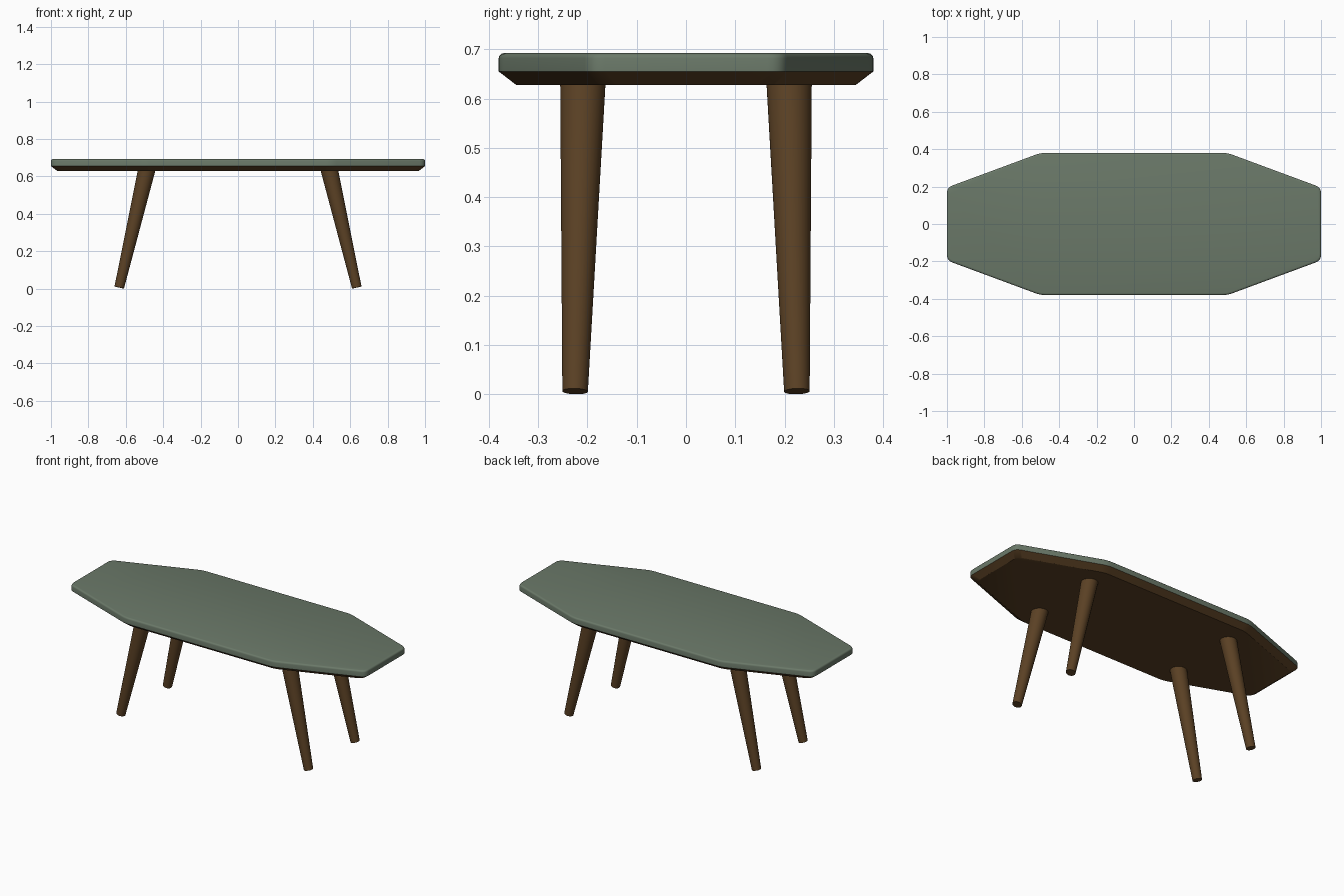
import bpy, bmesh, math
from mathutils import Vector

if "Cube" in bpy.data.objects:
    bpy.data.objects.remove(bpy.data.objects["Cube"])


def material(name, color):
    m = bpy.data.materials.new(name)
    m.diffuse_color = (*color, 1)
    m.use_nodes = True
    m.node_tree.nodes["Principled BSDF"].inputs["Base Color"].default_value = m.diffuse_color
    return m


green = material("sage green", (0.145, 0.19, 0.14))
brown = material("walnut brown", (0.105, 0.053, 0.018))


def make_object(name, bm, mats, angle=35):
    bmesh.ops.recalc_face_normals(bm, faces=bm.faces[:])
    mesh = bpy.data.meshes.new(name)
    bm.to_mesh(mesh)
    bm.free()
    for m in mats:
        mesh.materials.append(m)
    ob = bpy.data.objects.new(name, mesh)
    bpy.context.collection.objects.link(ob)
    bpy.ops.object.select_all(action='DESELECT')
    ob.select_set(True)
    bpy.context.view_layer.objects.active = ob
    bpy.ops.object.shade_smooth_by_angle(angle=math.radians(angle))
    return ob


def outline(inset, cut=0.03, steps=5):
    """Stretched octagon, inset inwards, with softly rounded corners."""
    quarter = [(1, 0.195), (0.5, 0.38)]
    pts = [Vector(p) for p in quarter]
    pts += [Vector((-x, y)) for x, y in reversed(quarter)]
    pts += [-p for p in pts]
    n = len(pts)
    corners = []
    for i, p in enumerate(pts):
        a = (p - pts[i - 1]).normalized()
        b = (pts[(i + 1) % n] - p).normalized()
        na, nb = Vector((-a.y, a.x)), Vector((-b.y, b.x))
        corners.append(p + (na + nb) * inset / (1 + na.dot(nb)))
    ring = []
    for i, p in enumerate(corners):
        s = p + (corners[i - 1] - p).normalized() * cut
        e = p + (corners[(i + 1) % n] - p).normalized() * cut
        for k in range(steps + 1):
            t = k / steps
            ring.append(s * (1 - t) ** 2 + p * 2 * t * (1 - t) + e * t * t)
    return ring


# Tabletop: brown chamfered underside, green band and top with rounded rim
SPLIT, TOP, R = 0.655, 0.692, 0.01
levels = [(0.035, 0.628), (0.0, SPLIT)]
for k in range(4):
    a = math.radians(30 * k)
    levels.append((R * (1 - math.cos(a)), TOP - R + R * math.sin(a)))
bm = bmesh.new()
rings = [[bm.verts.new((p.x, p.y, z)) for p in outline(inset)] for inset, z in levels]
for lo, hi in zip(rings, rings[1:]):
    for i in range(len(lo)):
        j = (i + 1) % len(lo)
        bm.faces.new((lo[i], lo[j], hi[j], hi[i]))
bm.faces.new(rings[0][::-1])
bm.faces.new(rings[-1])
for f in bm.faces:
    f.material_index = 0 if f.calc_center_median().z > SPLIT else 1
make_object("tabletop", bm, [green, brown])

# Four splayed, tapered round legs
for sx, side in ((-1, "left"), (1, "right")):
    for sy, end in ((-1, "front"), (1, "back")):
        foot = Vector((sx * 0.635, sy * 0.225, 0.006))
        head = Vector((sx * 0.4865, sy * 0.209, 0.643))
        axis = head - foot
        bm = bmesh.new()
        bmesh.ops.create_cone(bm, cap_ends=True, segments=32, radius1=0.026,
                              radius2=0.0465, depth=axis.length)
        rot = axis.to_track_quat('Z', 'Y').to_matrix()
        bmesh.ops.rotate(bm, matrix=rot, verts=bm.verts[:])
        bmesh.ops.translate(bm, vec=(foot + head) / 2, verts=bm.verts[:])
        make_object(f"{end}_{side}_leg", bm, [brown])
